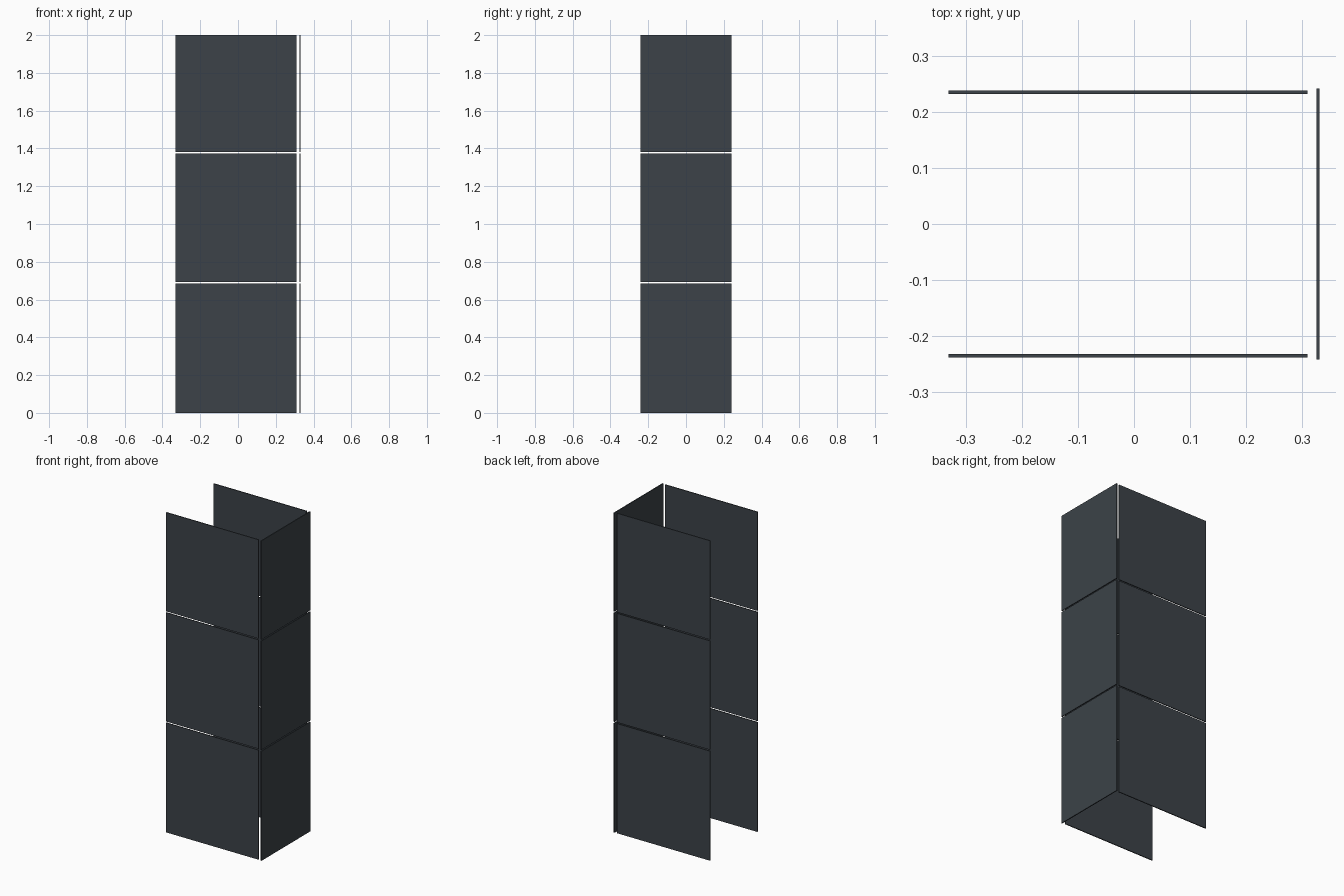
import bpy

if "Cube" in bpy.data.objects:
    bpy.data.objects.remove(bpy.data.objects["Cube"])

# Dark slate finish
mat = bpy.data.materials.new("dark_slate")
mat.diffuse_color = (0.045, 0.055, 0.065, 1)
mat.use_nodes = True
mat.node_tree.nodes["Principled BSDF"].inputs["Base Color"].default_value = mat.diffuse_color

T = 0.006                                                # sheet thickness
X0, X1, HY = -0.331, 0.331, 0.2415                       # overall footprint
TIERS = [(0.0, 0.685), (0.693, 1.374), (1.382, 2.0)]     # heights of the three rows


def panel(name, lo, hi):
    """Flat box panel between two opposite corners."""
    bpy.ops.mesh.primitive_cube_add(size=1, location=[(a + b) / 2 for a, b in zip(lo, hi)])
    ob = bpy.context.object
    ob.name = name
    ob.scale = [b - a for a, b in zip(lo, hi)]
    bpy.ops.object.transform_apply(location=False, rotation=False, scale=True)
    ob.data.materials.append(mat)


for i, (z0, z1) in enumerate(TIERS, 1):
    # Long cladding panels on the front and back
    for side, y in (("front", -0.235), ("back", 0.235)):
        panel(f"{side}_panel_{i}", (X0, y - T / 2, z0), (0.309, y + T / 2, z1))
    # End panel closing the right side
    panel(f"end_panel_{i}", (X1 - T, -HY, z0), (X1, HY, z1))
